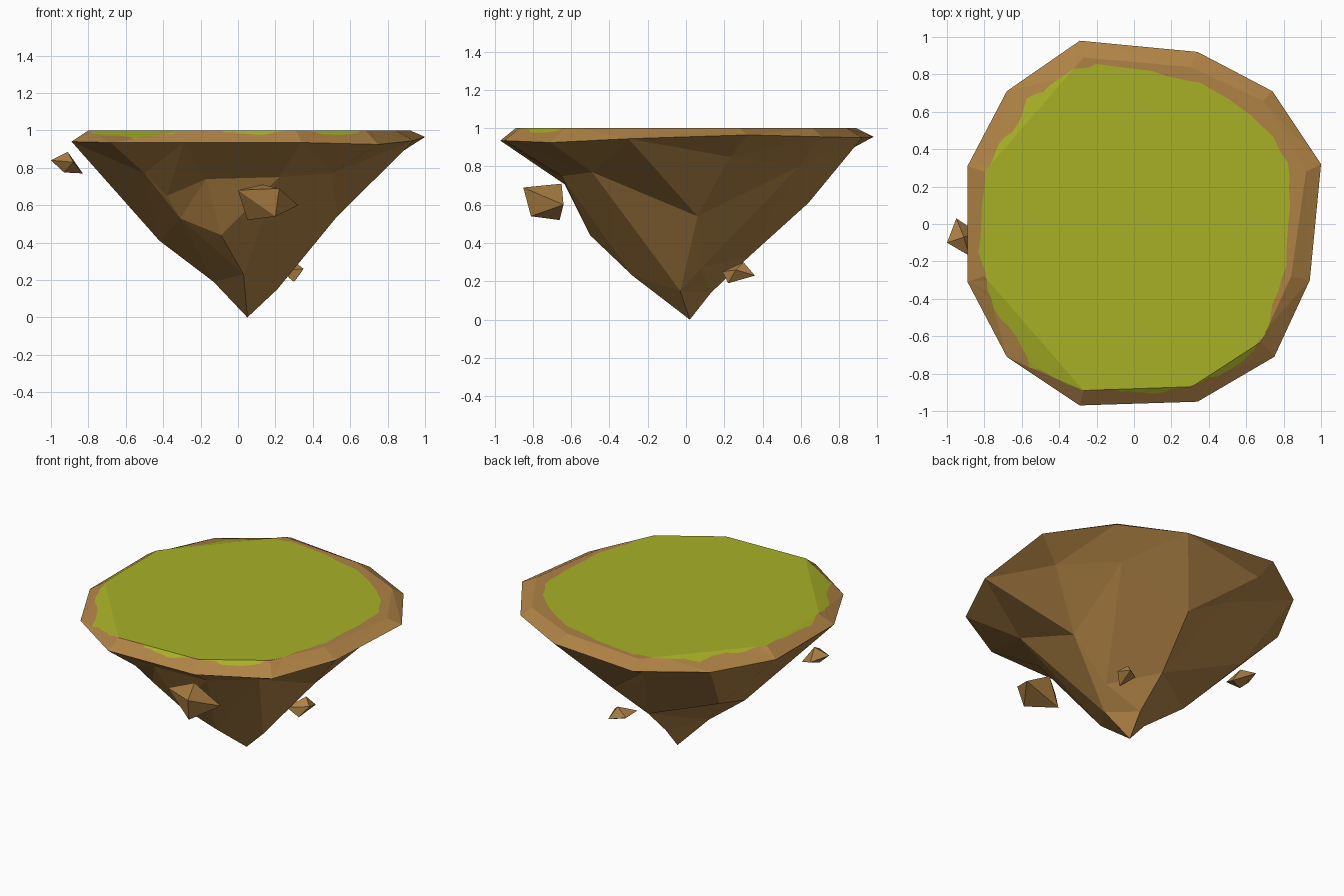
import bpy, bmesh, random
from mathutils import Vector
from mathutils.bvhtree import BVHTree
from mathutils.geometry import delaunay_2d_cdt

random.seed(4)
cube = bpy.data.objects.get("Cube")
if cube:
    bpy.data.objects.remove(cube, do_unlink=True)


def make_material(name, rgb):
    mat = bpy.data.materials.new(name)
    mat.use_nodes = True
    color = (*rgb, 1.0)
    mat.diffuse_color = color
    mat.node_tree.nodes["Principled BSDF"].inputs["Base Color"].default_value = color
    return mat


earth = make_material("earth brown", (0.43, 0.225, 0.06))
grass = make_material("grass green", (0.39, 0.435, 0.019))


def make_object(name, bm, materials):
    mesh = bpy.data.meshes.new(name)
    bm.to_mesh(mesh)
    bm.free()
    for mat in materials:
        mesh.materials.append(mat)
    obj = bpy.data.objects.new(name, mesh)
    bpy.context.collection.objects.link(obj)
    return obj


def flat(points):
    return [Vector(p[:2]) for p in points]


def loop_edges(start, count):
    return [(start + i, start + (i + 1) % count) for i in range(count)]


def terrain(points, triangles, facing_up, green=()):
    """Mesh from triangles, every face turned up or down."""
    bm = bmesh.new()
    verts = [bm.verts.new(p) for p in points]
    for i, tri in enumerate(triangles):
        face = bm.faces.new([verts[k] for k in tri])
        face.normal_update()
        if (face.normal.z > 0) != facing_up:
            face.normal_flip()
        face.material_index = int(i in green)
    return bm


# Outer rim and the edge of the flat top, both counter-clockwise
rim = [(1.0, 0.32, 0.965), (0.74, 0.71, 0.955), (0.34, 0.92, 0.95),
       (-0.29, 0.98, 0.955), (-0.68, 0.71, 0.95), (-0.89, 0.31, 0.94),
       (-0.89, -0.31, 0.94), (-0.68, -0.71, 0.935), (-0.29, -0.97, 0.935),
       (0.34, -0.95, 0.935), (0.75, -0.71, 0.925), (0.94, -0.3, 0.945)]
top_edge = [(x, y, 1.0) for x, y in [
    (0.92, 0.28), (0.69, 0.66), (0.3, 0.84), (-0.27, 0.89), (-0.8, 0.28),
    (-0.8, -0.28), (-0.27, -0.89), (0.31, -0.87), (0.68, -0.63), (0.84, -0.28)]]

# Ragged border of the grass
border = [(0.84, 0.1), (0.83, 0.33), (0.74, 0.46), (0.58, 0.62), (0.36, 0.76),
          (0.1, 0.81), (-0.2, 0.85), (-0.32, 0.83), (-0.44, 0.74), (-0.57, 0.67),
          (-0.62, 0.54), (-0.72, 0.42), (-0.79, 0.28), (-0.81, 0.05),
          (-0.83, -0.15), (-0.79, -0.3), (-0.76, -0.45), (-0.63, -0.6),
          (-0.55, -0.76), (-0.4, -0.84), (-0.28, -0.89), (-0.1, -0.88),
          (0.0, -0.91), (0.15, -0.9), (0.3, -0.87), (0.45, -0.81), (0.6, -0.71),
          (0.7, -0.6), (0.74, -0.43), (0.81, -0.22)]
ragged = []
for a, b in zip(border, border[1:] + border[:1]):
    a, b = Vector(a), Vector(b)
    for t in (0.0, 0.35, 0.7):
        ragged.append(a.lerp(b, t) * (1 + random.uniform(-0.011, 0.011)))

# Crown: rim slope and flat top, with the grass cut into it
base = rim + top_edge
rings = loop_edges(0, len(rim)) + loop_edges(len(rim), len(top_edge))
flat_points, _, tris, origin, _, _ = delaunay_2d_cdt(flat(base), rings, [], 0, 1e-5, True)
surface = BVHTree.FromPolygons(
    [Vector((p.x, p.y, base[o[0]][2])) for p, o in zip(flat_points, origin)], tris)

grass_loop = list(range(len(base), len(base) + len(ragged)))
pts, _, tris, origin, _, owner = delaunay_2d_cdt(
    flat(base) + ragged, rings, [grass_loop], 0, 1e-5, True)
crown_points = []
for p, o in zip(pts, origin):
    known = [k for k in o if k < len(base)]
    if known:
        z = base[known[0]][2]
    else:
        hit = surface.ray_cast(Vector((p.x, p.y, 2)), Vector((0, 0, -1)))[0]
        z = hit.z if hit else 0.95
    crown_points.append((p.x, p.y, z))
green = {i for i, faces in enumerate(owner) if faces}
make_object("island_crown", terrain(crown_points, tris, True, green), [earth, grass])

# Rocky underside hanging from the rim down to a point
ridge = [(0.05, 0.02, 0.0), (0.21, -0.03, 0.15), (0.53, 0.06, 0.54)]
crags = [(-0.17, -0.65, 0.74), (0.22, -0.65, 0.75), (-0.38, -0.55, 0.65),
         (-0.31, -0.47, 0.53), (-0.09, -0.5, 0.44), (0.03, -0.28, 0.23),
         (-0.5, -0.6, 0.77), (0.5, -0.49, 0.77), (-0.42, -0.03, 0.41),
         (-0.13, -0.06, 0.19), (-0.53, 0.4, 0.58), (-0.16, 0.67, 0.75),
         (0.1, 0.64, 0.61), (0.59, 0.59, 0.8), (0.82, 0.23, 0.85),
         (0.05, 0.33, 0.33), (0.06, 0.13, 0.14), (-0.27, 0.86, 0.89),
         (0.29, 0.08, 0.27)]
under = rim + ridge + crags
n = len(rim)
pts, _, tris, origin, _, _ = delaunay_2d_cdt(
    flat(under), loop_edges(0, n) + [(n, n + 1), (n + 1, n + 2)], [], 0, 1e-5, True)
rock_points = [(p.x, p.y, under[o[0]][2]) for p, o in zip(pts, origin)]
make_object("island_underside", terrain(rock_points, tris, False), [earth])


# Loose floating rocks
def boulder(name, corners):
    bm = bmesh.new()
    for c in corners:
        bm.verts.new(c)
    bmesh.ops.convex_hull(bm, input=bm.verts[:])
    bmesh.ops.recalc_face_normals(bm, faces=bm.faces[:])
    make_object(name, bm, [earth])


boulder("front_rock", [(0.0, -0.75, 0.68), (0.22, -0.85, 0.69), (0.2, -0.81, 0.54),
                       (0.05, -0.66, 0.52), (0.32, -0.64, 0.6), (0.13, -0.65, 0.71)])
boulder("side_rock", [(-1.0, -0.1, 0.84), (-0.91, -0.07, 0.885), (-0.83, -0.05, 0.77),
                      (-0.93, -0.1, 0.775), (-0.88, -0.17, 0.83), (-0.95, 0.03, 0.83)])
boulder("back_rock", [(0.23, 0.19, 0.25), (0.3, 0.3, 0.3), (0.33, 0.36, 0.23),
                      (0.3, 0.22, 0.19), (0.35, 0.26, 0.26), (0.24, 0.3, 0.24)])
